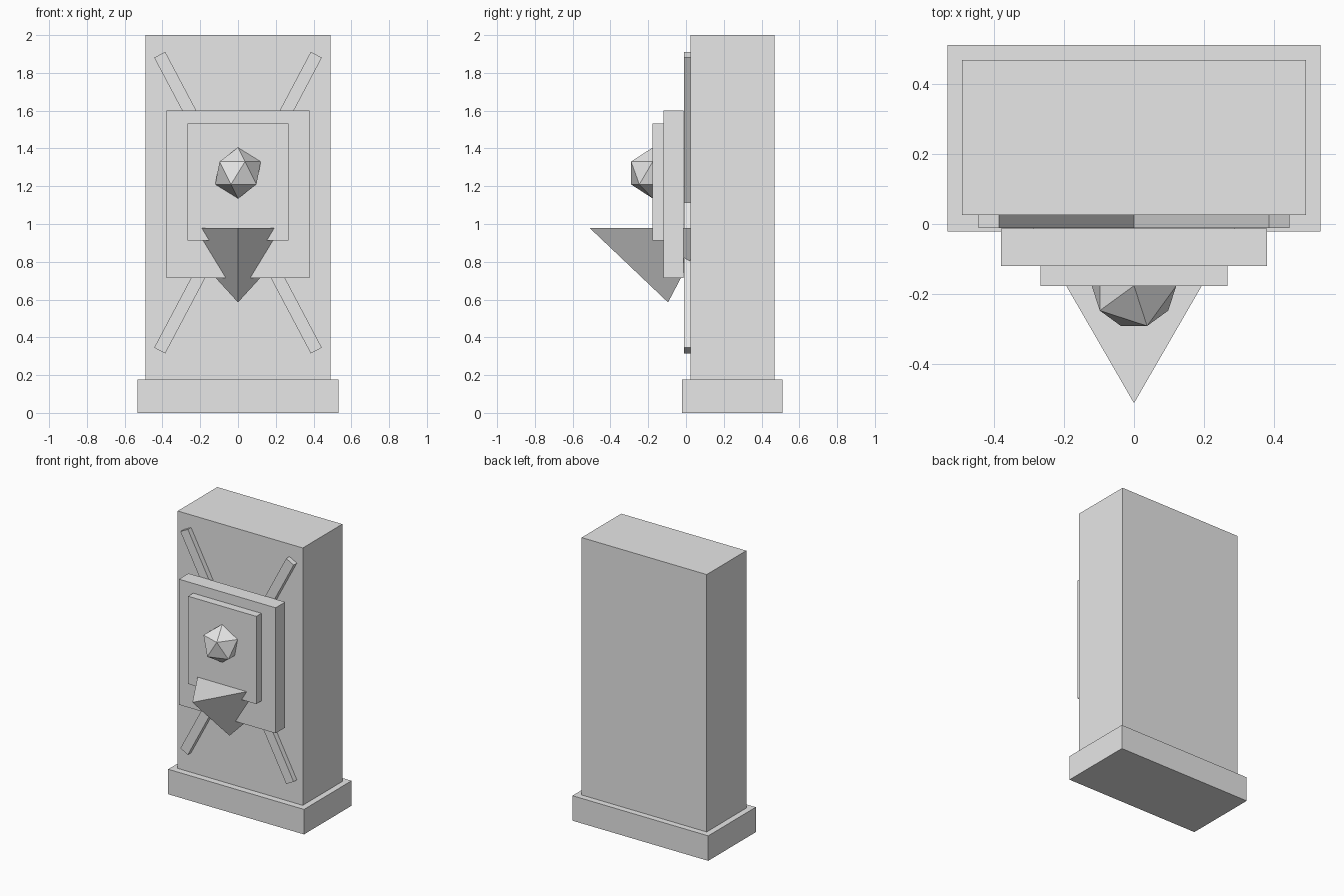
import bpy
import math

cube = bpy.data.objects.get("Cube")
if cube:
    bpy.data.objects.remove(cube, do_unlink=True)

# Single stone colour
stone = bpy.data.materials.new("stone_grey")
stone.use_nodes = True
stone.diffuse_color = (0.8, 0.8, 0.8, 1)
stone.node_tree.nodes["Principled BSDF"].inputs["Base Color"].default_value = (0.8, 0.8, 0.8, 1)


def finish(name):
    obj = bpy.context.object
    obj.name = name
    obj.data.materials.clear()
    obj.data.materials.append(stone)
    return obj


def block(name, width, y, z, tilt=0):
    """Box centred on x = 0, spanning the given y and z ranges."""
    bpy.ops.mesh.primitive_cube_add(
        size=1,
        location=(0, sum(y) / 2, sum(z) / 2),
        rotation=(0, tilt, 0))
    obj = finish(name)
    obj.scale = (width, y[1] - y[0], z[1] - z[0])
    return obj


# Plinth and upright slab
block("plinth", 1.064, (-0.021, 0.511), (0, 0.177))
block("slab", 0.98, (0.025, 0.468), (0.177, 2.0))

# Crossed bars on the front of the slab
for name, side in (("bar_rising_left", 1), ("bar_rising_right", -1)):
    block(name, 0.066, (-0.011, 0.025), (1.113 - 0.886, 1.113 + 0.886),
          tilt=side * math.radians(27.9))

# Stepped panels
block("outer_panel", 0.758, (-0.12, -0.013), (0.713, 1.602))
block("inner_panel", 0.534, (-0.177, -0.12), (0.912, 1.533))

# Faceted gem
bpy.ops.mesh.primitive_ico_sphere_add(subdivisions=1, radius=0.135,
                                      location=(0, -0.176, 1.27))
finish("gem")

# Three-sided spike pointing down, one corner facing forward
z_top, z_tip = 0.98, 0.585
bpy.ops.mesh.primitive_cone_add(vertices=3, radius1=0.416, radius2=0,
                                depth=z_top - z_tip,
                                location=(0, -0.095, (z_top + z_tip) / 2))
spike = finish("spike")
for v in spike.data.vertices:
    if v.co.z < 0:
        # Reposition the three base corners by their order around the axis
        a = -math.pi / 2 + round((math.atan2(v.co.y, v.co.x) - math.pi / 2)
                                 / (2 * math.pi / 3)) * 2 * math.pi / 3
        v.co.x, v.co.y = 0.416 * math.cos(a), 0.416 * math.sin(a)
# Half turn about z undoes the corner offset, then flip so the tip points down
spike.rotation_euler = (math.pi, 0, 0)
for v in spike.data.vertices:
    v.co.y = -v.co.y if v.co.z < 0 else v.co.y
    v.co.x = -v.co.x if v.co.z < 0 else v.co.x
